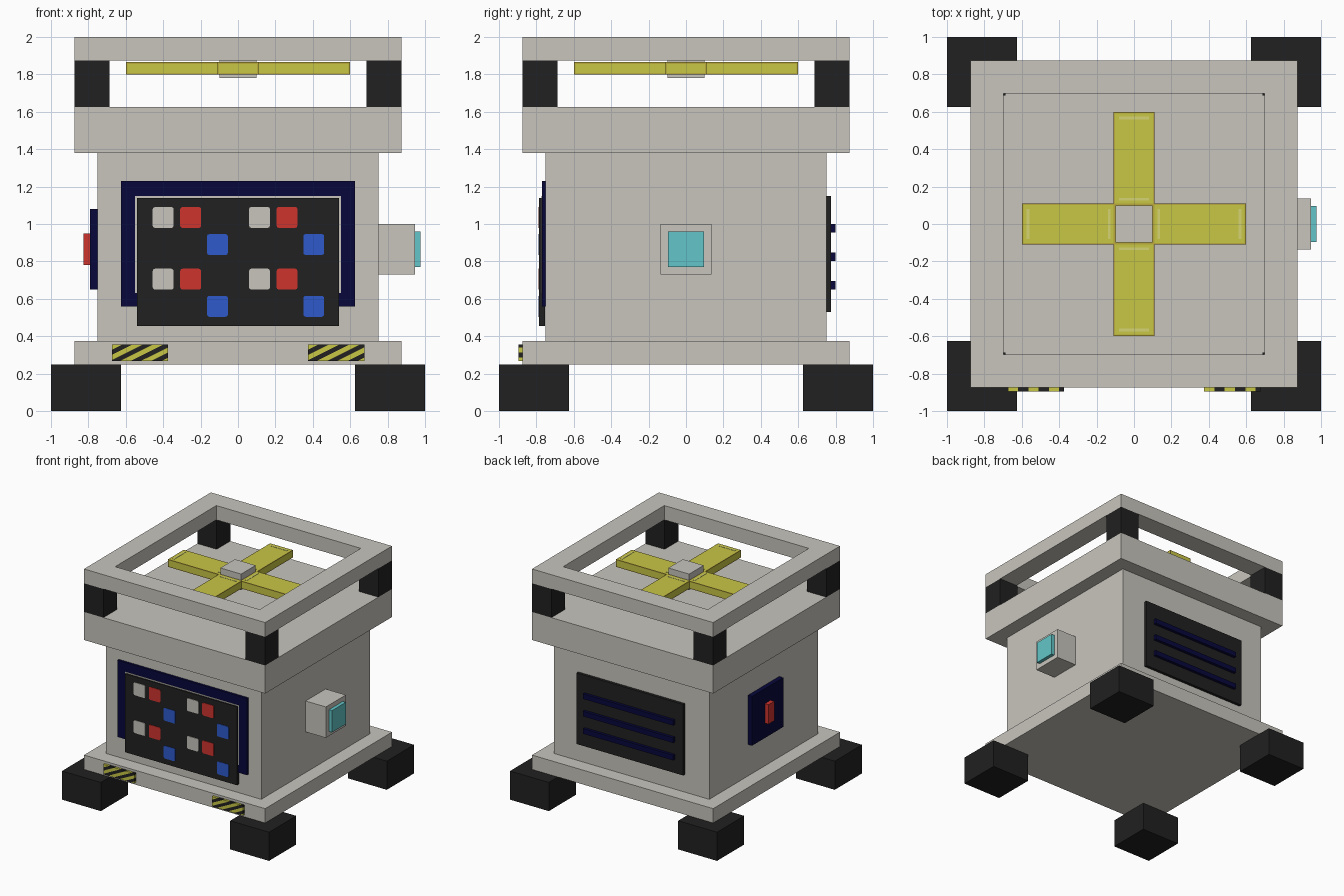
import bpy, bmesh, math
from mathutils import Matrix, Vector

cube = bpy.data.objects.get("Cube")
if cube:
    bpy.data.objects.remove(cube, do_unlink=True)


def material(name, *rgb):
    m = bpy.data.materials.new(name)
    m.use_nodes = True
    m.diffuse_color = (*rgb, 1)
    m.node_tree.nodes["Principled BSDF"].inputs["Base Color"].default_value = (*rgb, 1)
    return m


GREY = material("warm_grey", 0.58, 0.56, 0.51)
BLACK = material("rubber_black", 0.015, 0.015, 0.015)
NAVY = material("navy", 0.002, 0.002, 0.045)
RED = material("button_red", 0.61, 0.033, 0.027)
BLUE = material("button_blue", 0.027, 0.1, 0.6)
CYAN = material("lens_cyan", 0.125, 0.56, 0.58)
YELLOW = material("yellow", 0.58, 0.57, 0.06)
OCHRE = material("ochre", 0.49, 0.4, 0.045)
PALE = material("pale_yellow", 0.66, 0.66, 0.17)


def finish(name, bm, *mats):
    bmesh.ops.recalc_face_normals(bm, faces=bm.faces)
    mesh = bpy.data.meshes.new(name)
    bm.to_mesh(mesh)
    bm.free()
    for m in mats:
        mesh.materials.append(m)
    obj = bpy.data.objects.new(name, mesh)
    bpy.context.collection.objects.link(obj)
    return obj


def box_mesh(x, y, z):
    """Box from (low, high) ranges."""
    bm = bmesh.new()
    size = [b - a for a, b in (x, y, z)]
    mid = [(a + b) / 2 for a, b in (x, y, z)]
    bmesh.ops.create_cube(bm, size=1, matrix=Matrix.Translation(mid) @ Matrix.Diagonal((*size, 1)))
    return bm


def box(name, x, y, z, mat):
    return finish(name, box_mesh(x, y, z), mat)


def sym(half):
    return (-half, half)


def span(sign, a, b):
    return tuple(sorted((sign * a, sign * b)))


# Main housing
box("base_plate", sym(0.875), sym(0.875), (0.25, 0.375), GREY)
box("body", sym(0.75), sym(0.75), (0.375, 1.38), GREY)
box("collar", sym(0.875), sym(0.875), (1.38, 1.625), GREY)

# Feet and corner posts
for sx, side in ((1, "left"), (-1, "right")):
    for sy, end in ((-1, "front"), (1, "back")):
        box(f"{end}_{side}_foot", span(sx, 0.625, 1), span(sy, 0.625, 1), (0, 0.25), BLACK)
        box(f"{end}_{side}_post", span(sx, 0.6875, 0.875), span(sy, 0.6875, 0.875),
            (1.625, 1.875), BLACK)

# Open square frame on top: an inset square, extruded upward
bm = bmesh.new()
bmesh.ops.create_grid(bm, x_segments=1, y_segments=1, size=0.875,
                      matrix=Matrix.Translation((0, 0, 1.875)))
inner = bm.faces[:]
bmesh.ops.inset_region(bm, faces=inner, thickness=0.25, use_boundary=True)
bmesh.ops.delete(bm, geom=inner, context='FACES')
ext = bmesh.ops.extrude_face_region(bm, geom=bm.faces[:], use_keep_orig=True)
bmesh.ops.translate(bm, vec=(0, 0, 0.125),
                    verts=[v for v in ext["geom"] if isinstance(v, bmesh.types.BMVert)])
finish("top_frame", bm, GREY)

# Fan: hub and four blades with darker rims and pale end glints
box("fan_hub", sym(0.1), sym(0.1), (1.78, 1.92), GREY)
for i in range(4):
    turn = Matrix.Rotation(i * math.pi / 2, 4, 'Z')
    bm = box_mesh((0.1, 0.6), sym(0.11), (1.8, 1.865))
    panels = bm.faces[:]
    bmesh.ops.inset_individual(bm, faces=panels, thickness=0.012)
    for f in bm.faces:
        f.material_index = 0 if f in panels else 1
    bm.transform(turn)
    finish(f"fan_blade_{i + 1}", bm, YELLOW, OCHRE)
    for label, x in (("inner", 0.125), ("outer", 0.56)):
        bm = box_mesh((x, x + 0.015), sym(0.08), (1.864, 1.867))
        bm.transform(turn)
        finish(f"blade_glint_{label}_{i + 1}", bm, PALE)

# Front control panel
box("screen_surround", sym(0.625), (-0.77, -0.75), (0.56, 1.23), NAVY)
box("screen_trim", sym(0.55), (-0.773, -0.765), (0.63, 1.15), GREY)
box("control_panel", sym(0.54), (-0.785, -0.755), (0.455, 1.14), BLACK)


def button(name, x, z, mat):
    bm = box_mesh((x - 0.056, x + 0.056), (-0.789, -0.78), (z - 0.056, z + 0.056))
    corners = [e for e in bm.edges
               if abs((e.verts[0].co - e.verts[1].co).normalized().y) > 0.9]
    bmesh.ops.bevel(bm, geom=corners, offset=0.012, segments=2, profile=0.5, affect='EDGES')
    finish(name, bm, mat)


n = 0
for x in (-0.4, 0.115):
    for z in (1.035, 0.705):
        n += 1
        button(f"grey_button_{n}", x, z, GREY)
        button(f"red_button_{n}", x + 0.147, z, RED)
        button(f"blue_button_{n}", x + 0.29, z - 0.145, BLUE)

# Hazard plates, sliced diagonally into stripes
SLOPE, BAND = 0.5, 0.0275
for sign, side in ((1, "left"), (-1, "right")):
    bm = box_mesh(span(sign, 0.375, 0.675), (-0.895, -0.87), (0.268, 0.355))
    corner = Vector((min(v.co.x for v in bm.verts), 0, 0.355))
    normal = Vector((SLOPE, 0, -1))
    for k in range(1, 9):
        bmesh.ops.bisect_plane(bm, geom=bm.verts[:] + bm.edges[:] + bm.faces[:],
                               plane_co=corner - Vector((0, 0, k * BAND)), plane_no=normal)
    for f in bm.faces:
        d = normal.dot(f.calc_center_median() - corner)
        f.material_index = int(d // BAND) % 2
    finish(f"hazard_plate_{side}", bm, YELLOW, BLACK)

# Sensor on the left side
box("sensor_housing", (0.75, 0.945), sym(0.1375), (0.73, 1.0), GREY)
box("sensor_lens", (0.94, 0.975), sym(0.095), (0.77, 0.96), CYAN)

# Switch on the right side
box("switch_plate", (-0.79, -0.75), sym(0.215), (0.65, 1.08), NAVY)
box("switch_lever", (-0.825, -0.785), sym(0.04), (0.78, 0.95), RED)

# Vent on the back
box("vent_panel", sym(0.515), (0.75, 0.775), (0.53, 1.15), BLACK)
for i in range(3):
    z = 0.65 + i * 0.152
    box(f"vent_slat_{i + 1}", sym(0.435), (0.77, 0.8), (z, z + 0.045), NAVY)
